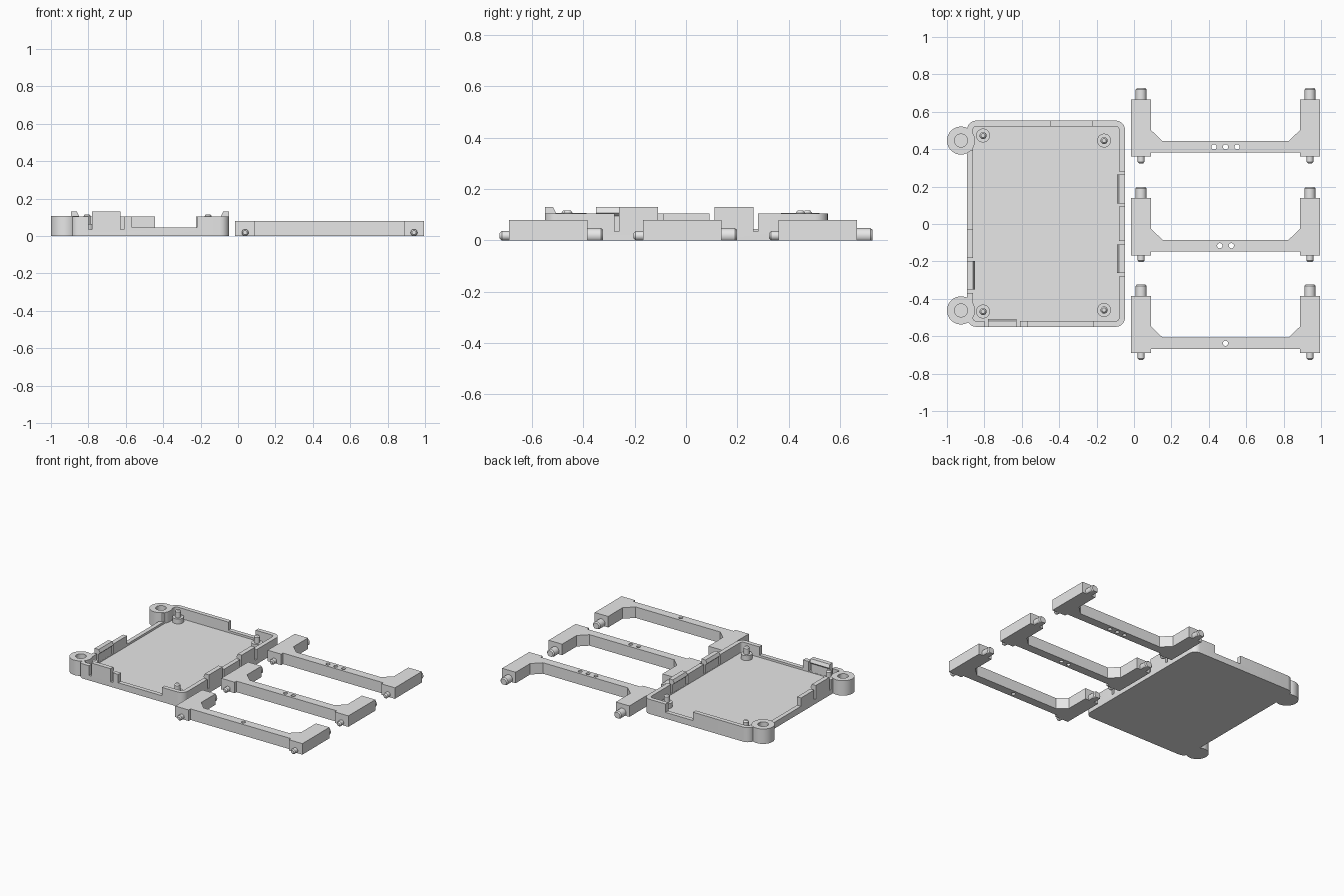
import bpy, bmesh, math

if "Cube" in bpy.data.objects:
    bpy.data.objects.remove(bpy.data.objects["Cube"])

grey = bpy.data.materials.new("plain grey")
grey.diffuse_color = (0.8, 0.8, 0.8, 1)
grey.use_nodes = True
grey.node_tree.nodes["Principled BSDF"].inputs["Base Color"].default_value = grey.diffuse_color


def circle(r, n=32, cx=0, cy=0):
    return [(cx + r * math.cos(2 * math.pi * i / n), cy + r * math.sin(2 * math.pi * i / n)) for i in range(n)]


def rounded_rect(x0, x1, y0, y1, r, n=6):
    pts = []
    for k, (cx, cy) in enumerate([(x1 - r, y1 - r), (x0 + r, y1 - r), (x0 + r, y0 + r), (x1 - r, y0 + r)]):
        for i in range(n + 1):
            a = math.pi / 2 * (k + i / n)
            pts.append((cx + r * math.cos(a), cy + r * math.sin(a)))
    return pts


def rect(x0, x1, y0, y1):
    return [(x0, y0), (x1, y0), (x1, y1), (x0, y1)]


def finish(mesh):
    for p in mesh.polygons:
        p.use_smooth = True
    mesh.set_sharp_from_angle(angle=math.radians(30))


def loft(name, rings, loc=(0, 0, 0), rot=(0, 0, 0)):
    """Closed solid through a stack of (outline, height) rings."""
    bm = bmesh.new()
    rows = [[bm.verts.new((x, y, z)) for x, y in pts] for pts, z in rings]
    for a, b in zip(rows, rows[1:]):
        for i in range(len(a)):
            j = (i + 1) % len(a)
            bm.faces.new((a[i], a[j], b[j], b[i]))
    bm.faces.new(rows[0][::-1])
    bm.faces.new(rows[-1])
    bmesh.ops.recalc_face_normals(bm, faces=bm.faces)
    mesh = bpy.data.meshes.new(name)
    bm.to_mesh(mesh)
    bm.free()
    mesh.materials.append(grey)
    finish(mesh)
    ob = bpy.data.objects.new(name, mesh)
    ob.location, ob.rotation_euler = loc, rot
    bpy.context.collection.objects.link(ob)
    return ob


def prism(name, pts, z0, z1, **kw):
    return loft(name, [(pts, z0), (pts, z1)], **kw)


def carve(ob, cutters):
    for c in cutters:
        m = ob.modifiers.new("cut", 'BOOLEAN')
        m.operation, m.solver, m.object = 'DIFFERENCE', 'EXACT', c
    bpy.context.view_layer.update()
    ev = ob.evaluated_get(bpy.context.evaluated_depsgraph_get())
    mesh = bpy.data.meshes.new_from_object(ev)
    ob.modifiers.clear()
    ob.data = mesh
    finish(mesh)
    for c in cutters:
        bpy.data.objects.remove(c)


# Tray: rounded box, hollowed, with wall openings and slots beside the clips
X0, X1, Y0, Y1 = -0.893, -0.048, -0.55, 0.553
WALL, FLOOR, TOP = 0.031, 0.03, 0.105
LOW, SLOT = 0.045, 0.035
CLIP, GAP = 0.0765, 0.018
HALF = CLIP + GAP
tray = prism("tray", rounded_rect(X0, X1, Y0, Y1, 0.05), 0, TOP)
left, right = (X0 - 0.02, X0 + 0.036), (X1 - 0.036, X1 + 0.02)
front, back = (Y0 - 0.02, Y0 + 0.036), (Y1 - 0.036, Y1 + 0.02)
clips = [("front_clip", -0.705, Y0, math.pi / 2), ("left_clip", X0, -0.275, 0),
         ("right_clip_rear", X1, 0.187, math.pi), ("right_clip_front", X1, -0.185, math.pi)]
cuts = [
    (rect(-0.567, -0.22, *front), LOW),
    (rect(-0.443, -0.225, *back), LOW),
    (rect(*left, -0.03, 0.39), LOW),
    (rect(-0.705 - HALF, -0.705 + HALF, *front), SLOT),
    (rect(*left, -0.275 - HALF, -0.275 + HALF), SLOT),
    (rect(*right, 0.187 - HALF, 0.187 + HALF), SLOT),
    (rect(*right, -0.185 - HALF, -0.185 + HALF), SLOT),
    (rounded_rect(X0 + WALL, X1 - WALL, Y0 + WALL, Y1 - WALL, 0.02), FLOOR)]
carve(tray, [prism("cutter", pts, z, 0.2) for pts, z in cuts])

# Snap clips with an inward hook
hook = [(0, SLOT), (0.03, SLOT), (0.03, 0.095), (0.043, 0.107), (0.032, 0.13), (0, 0.13)]
for name, x, y, ang in clips:
    prism(name, hook, -CLIP, CLIP, loc=(x, y, 0), rot=(math.pi / 2, 0, ang))

# Round lugs with blind sockets on the left corners
for side, y in (("rear", 0.446), ("front", -0.462)):
    lug = prism("lug_" + side, circle(0.075, 48, -0.925, y), 0, 0.107)
    carve(lug, [prism("cutter", circle(0.035, 32, -0.925, y), 0.04, 0.2)])

# Board posts with a locating pin
for i, (x, y) in enumerate([(-0.807, 0.473), (-0.807, -0.468), (-0.16, 0.446), (-0.16, -0.46)]):
    loft("post_%d" % i, [(circle(0.037), 0.02), (circle(0.037), 0.065)], loc=(x, y, 0))
    loft("pin_%d" % i, [(circle(0.019), 0.05), (circle(0.019), 0.106), (circle(0.011), 0.116)], loc=(x, y, 0))


def peg(name, r, length, loc, direction):
    """Chamfered peg along y, flattened underneath at the ground."""
    def ring(q):
        pts = circle(q)
        return [(x, min(y, loc[2]) if direction > 0 else max(y, -loc[2])) for x, y in pts]
    loft(name, [(ring(r), -0.01), (ring(r), length - 0.008), (ring(r - 0.007), length)],
         loc=loc, rot=(-direction * math.pi / 2, 0, 0))


# Three bracket frames, told apart by the number of holes in the bar
XL, XR, ARM = -0.016, 0.995, 0.107
MID = (XL + XR) / 2
half = [(XL, 0), (XL, 0.306), (XL + ARM, 0.306), (XL + ARM, 0.142), (XL + ARM + 0.062, 0.083)]
foot = [(XL + ARM, 0.021), (XL + ARM, 0)]


def mirrored(pts):
    return [(2 * MID - x, y) for x, y in pts][::-1]


outline = half + mirrored(half) + mirrored(foot) + foot
for n, base in ((1, -0.69), (2, -0.168), (3, 0.36)):
    frame = prism("bracket_%d" % n, outline, 0, 0.079, loc=(0, base, 0))
    carve(frame, [prism("cutter", circle(0.014, 24, MID + (i - (n - 1) / 2) * 0.062, base + 0.052), -0.1, 0.2)
                  for i in range(n)])
    for side, x in (("left", 0.038), ("right", 0.941)):
        peg("rear_peg_%s_%d" % (side, n), 0.029, 0.061, (x, base + 0.306, 0.019), 1)
        peg("front_peg_%s_%d" % (side, n), 0.018, 0.036, (x, base, 0.018), -1)
